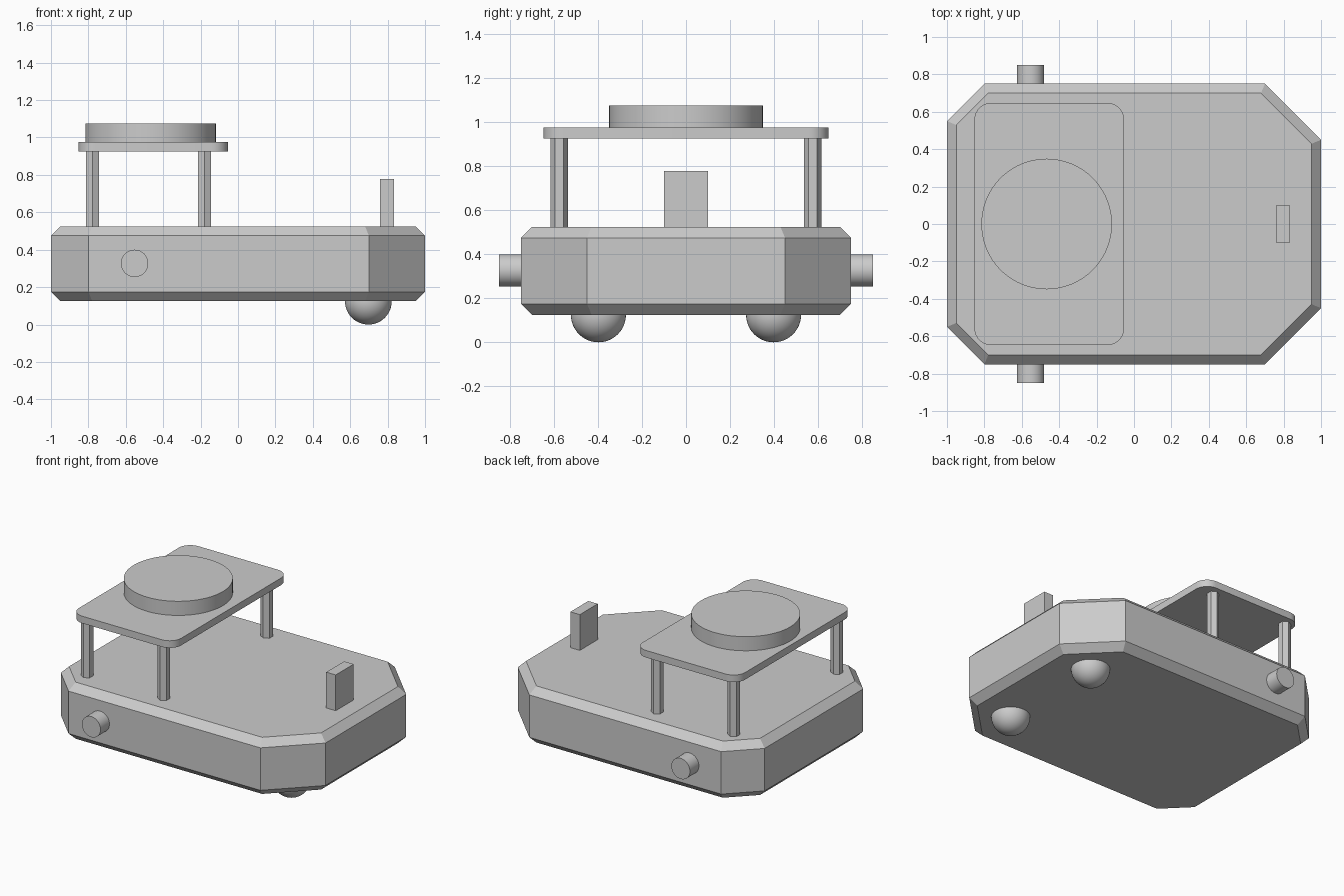
import bpy, bmesh
from math import pi, radians
from mathutils import Matrix, Vector

default = bpy.data.objects.get("Cube")
if default:
    bpy.data.objects.remove(default, do_unlink=True)

grey = bpy.data.materials.new("plain_grey")
grey.use_nodes = True
colour = (0.6, 0.6, 0.6, 1)
grey.diffuse_color = colour
grey.node_tree.nodes["Principled BSDF"].inputs["Base Color"].default_value = colour


def finish(name, bm, smooth=False):
    bmesh.ops.recalc_face_normals(bm, faces=bm.faces)
    mesh = bpy.data.meshes.new(name)
    bm.to_mesh(mesh)
    bm.free()
    mesh.materials.append(grey)
    obj = bpy.data.objects.new(name, mesh)
    bpy.context.collection.objects.link(obj)
    if smooth:
        bpy.ops.object.select_all(action="DESELECT")
        obj.select_set(True)
        bpy.context.view_layer.objects.active = obj
        bpy.ops.object.shade_smooth_by_angle(angle=radians(30))
    return obj


def prism(outline, z0, z1):
    bm = bmesh.new()
    base = bm.faces.new([bm.verts.new((x, y, z0)) for x, y in outline])
    top = bmesh.ops.extrude_face_region(bm, geom=[base], use_keep_orig=True)
    verts = [g for g in top["geom"] if isinstance(g, bmesh.types.BMVert)]
    bmesh.ops.translate(bm, verts=verts, vec=(0, 0, z1 - z0))
    bmesh.ops.recalc_face_normals(bm, faces=bm.faces)
    return bm


def is_upright(edge):
    a, b = edge.verts
    return abs(a.co.z - b.co.z) > 0.01


def box(x0, x1, half_y, z0, z1):
    return prism([(x0, -half_y), (x1, -half_y), (x1, half_y), (x0, half_y)], z0, z1)


def cylinder(name, centre, radius, depth, sides, rotation=Matrix(), smooth=True):
    bm = bmesh.new()
    bmesh.ops.create_cone(bm, cap_ends=True, segments=sides, radius1=radius,
                          radius2=radius, depth=depth,
                          matrix=Matrix.Translation(Vector(centre)) @ rotation)
    return finish(name, bm, smooth)


# Chassis: an octagon with chamfered rims
half = [(-1, -0.55), (-0.8, -0.75), (0.7, -0.75), (1, -0.45)]
chassis = prism(half + [(x, -y) for x, y in reversed(half)], 0.125, 0.525)
bmesh.ops.bevel(chassis, geom=[e for e in chassis.edges if not is_upright(e)],
                offset=0.05, segments=1, affect="EDGES")
finish("chassis", chassis)

# Raised deck with rounded corners
deck = box(-0.853, -0.053, 0.648, 0.925, 0.975)
bmesh.ops.bevel(deck, geom=[e for e in deck.edges if is_upright(e)],
                offset=0.09, segments=8, profile=0.5, affect="EDGES")
finish("deck", deck, True)

# Turret disc on the deck and sensor block on the chassis
cylinder("turret_disc", (-0.467, 0, 1.025), 0.349, 0.1, 96)
finish("sensor_block", box(0.76, 0.834, 0.1, 0.525, 0.778))

# Paired parts: hexagonal posts, axle stubs and ball casters
for side, label in ((-1, "right"), (1, "left")):
    for x, place in ((-0.777, "outer"), (-0.178, "inner")):
        cylinder(f"{label}_{place}_post", (x, side * 0.576, 0.725), 0.04, 0.4, 6,
                 smooth=False)
    cylinder(f"{label}_axle_stub", (-0.553, side * 0.79, 0.327), 0.073, 0.12, 48,
             Matrix.Rotation(pi / 2, 4, "X"))
    bm = bmesh.new()
    bmesh.ops.create_uvsphere(bm, u_segments=48, v_segments=24, radius=0.125,
                              matrix=Matrix.Translation((0.697, side * 0.398, 0.125)))
    finish(f"{label}_ball_caster", bm, True)
